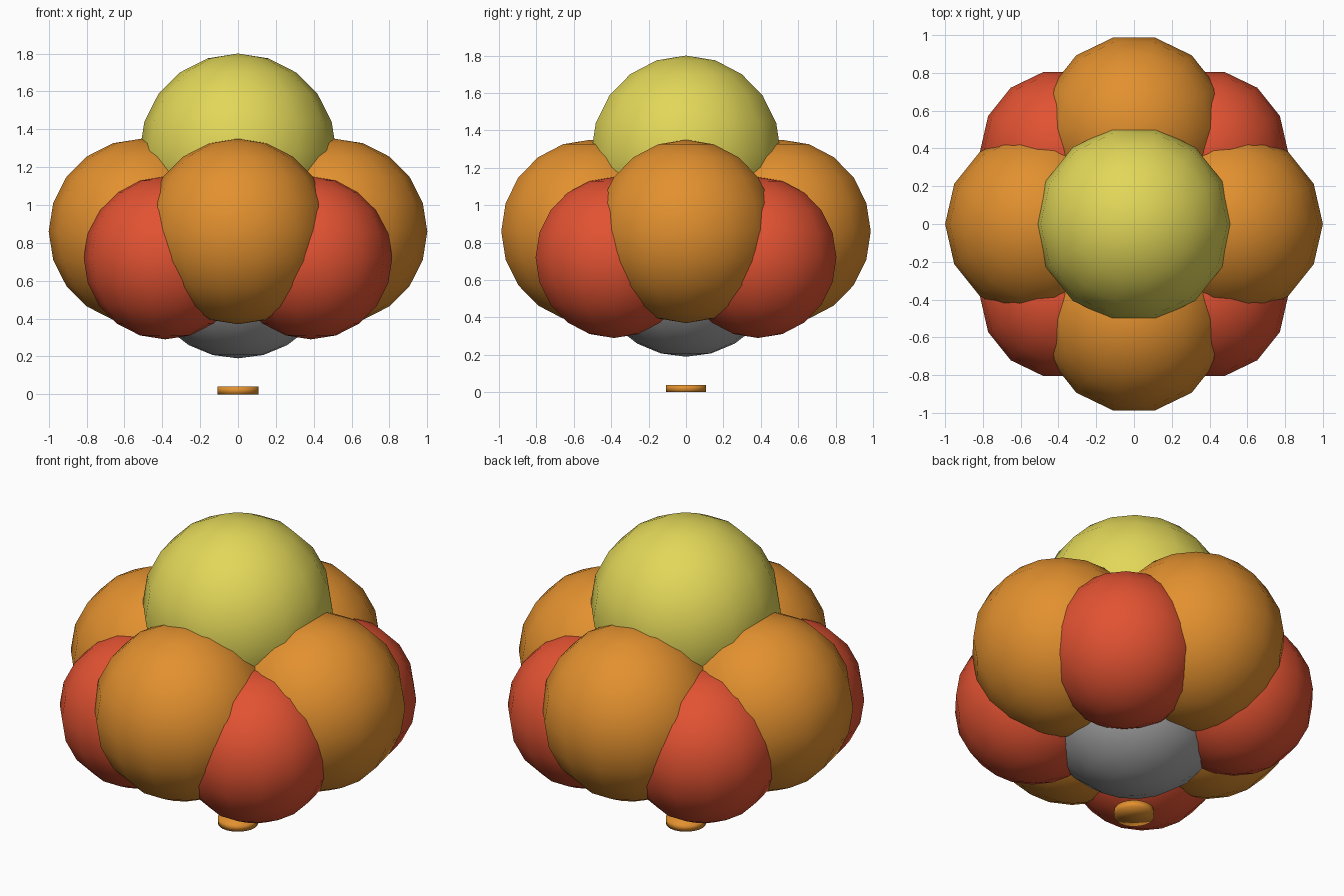
import bpy
import math

if "Cube" in bpy.data.objects:
    bpy.data.objects.remove(bpy.data.objects["Cube"])


def material(name, rgb):
    m = bpy.data.materials.new(name)
    m.diffuse_color = (*rgb, 1.0)
    m.use_nodes = True
    m.node_tree.nodes["Principled BSDF"].inputs["Base Color"].default_value = m.diffuse_color
    return m


yellow = material("yellow", (0.76, 0.68, 0.10))
orange = material("orange", (0.76, 0.28, 0.028))
red = material("red", (0.76, 0.085, 0.032))
grey = material("grey", (0.40, 0.40, 0.40))


def finish(name, mat):
    ob = bpy.context.object
    ob.name = name
    ob.data.materials.append(mat)
    bpy.ops.object.shade_smooth()
    return ob


def ball(name, mat, radius, location, segments=14, rings=10):
    # quarter turn puts a vertex column on the +y and -y sides
    bpy.ops.mesh.primitive_uv_sphere_add(segments=segments, ring_count=rings,
                                         radius=radius, location=location,
                                         rotation=(0, 0, math.pi / 2))
    return finish(name, mat)


# Central body, seen only underneath
ball("core", grey, 0.52, (0, 0, 0.71), 16, 12)

# Large ball on top
ball("top_ball", yellow, 0.52, (0, 0, 1.28))

# Four balls on the axes
for side, x, y in (("front", 0, -1), ("back", 0, 1), ("left", -1, 0), ("right", 1, 0)):
    ball(side + "_ball", orange, 0.49, (0.51 * x, 0.51 * y, 0.86))

# Four lower balls on the diagonals
for y_name, y in (("front", -1), ("back", 1)):
    for x_name, x in (("left", -1), ("right", 1)):
        ball(f"{y_name}_{x_name}_ball", red, 0.43, (0.385 * x, 0.385 * y, 0.72))

# Small floating disc under the body
bpy.ops.mesh.primitive_cylinder_add(vertices=24, radius=0.108, depth=0.04,
                                    end_fill_type='TRIFAN', location=(0, 0, 0.02))
finish("base_disc", orange)
